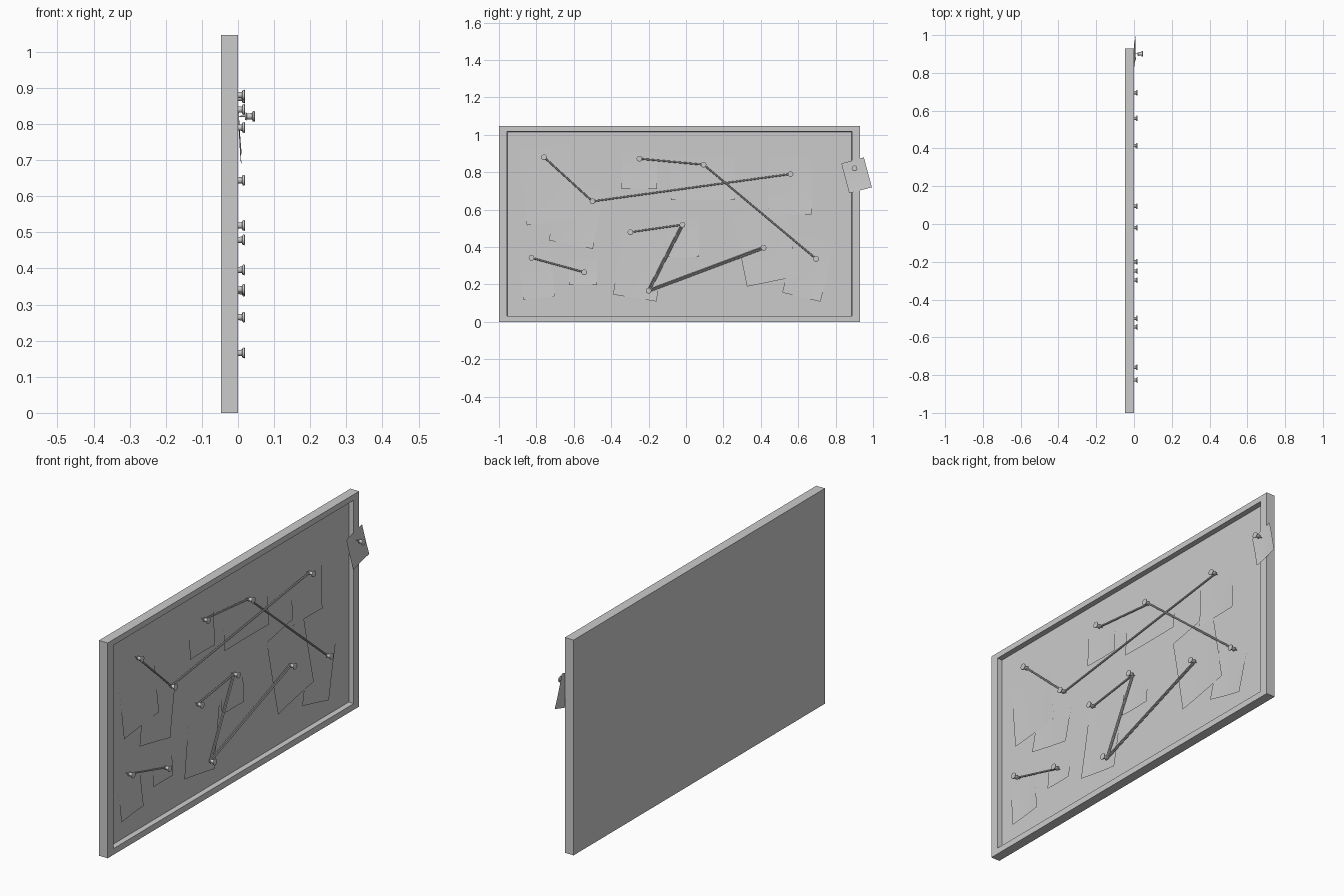
import bpy, bmesh, math
from mathutils import Vector

if "Cube" in bpy.data.objects:
    bpy.data.objects.remove(bpy.data.objects["Cube"])

BOARD = -0.025   # x of the recessed cork face


def make(name, bm, smooth=False):
    bmesh.ops.recalc_face_normals(bm, faces=bm.faces)
    me = bpy.data.meshes.new(name)
    bm.to_mesh(me)
    bm.free()
    ob = bpy.data.objects.new(name, me)
    bpy.context.collection.objects.link(ob)
    if smooth:
        bpy.context.view_layer.objects.active = ob
        ob.select_set(True)
        bpy.ops.object.shade_smooth_by_angle(angle=math.radians(40))
        ob.select_set(False)
    return ob


# board with a raised frame: one closed shell, inset and pushed back
def board():
    bm = bmesh.new()

    def ring(x, y0, y1, z0, z1):
        return [bm.verts.new((x, y, z)) for y, z in
                ((y0, z0), (y1, z0), (y1, z1), (y0, z1))]
    rings = [ring(-0.047, -1, 0.93, 0, 1.046), ring(0, -1, 0.93, 0, 1.046),
             ring(0, -0.957, 0.888, 0.03, 1.018),
             ring(BOARD, -0.955, 0.886, 0.032, 1.016)]
    bm.faces.new(rings[0])
    bm.faces.new(rings[-1])
    for a, b in zip(rings, rings[1:]):
        for i in range(4):
            j = (i + 1) % 4
            bm.faces.new((a[i], a[j], b[j], b[i]))
    make("framed_board", bm)


# sheet of paper, gently curled away from the board at its lower end and sides
def paper(name, y, z, w, h, angle, x=BOARD + 0.002, curl=0.008):
    n = 8
    bm = bmesh.new()
    c, s = math.cos(math.radians(angle)), math.sin(math.radians(angle))
    grid = []
    for i in range(n + 1):
        row = []
        for j in range(n + 1):
            u, v = j / n - 0.5, i / n - 0.5
            lift = curl * ((0.5 - v) ** 2 * 0.6 + (u * 2) ** 2 * 0.3 * (0.5 - v))
            py, pz = u * w, v * h
            row.append(bm.verts.new((x + lift, y + py * c - pz * s, z + py * s + pz * c)))
        grid.append(row)
    for i in range(n):
        for j in range(n):
            bm.faces.new((grid[i][j], grid[i][j + 1], grid[i + 1][j + 1], grid[i + 1][j]))
    make(name, bm, True)


# push pin: lathed profile (distance from board, radius)
PIN = [(0, 0.0005), (0.005, 0.002), (0.0165, 0.002), (0.017, 0.010), (0.020, 0.011),
       (0.022, 0.008), (0.036, 0.009), (0.038, 0.014), (0.0425, 0.015),
       (0.044, 0.013), (0.044, 0.008), (0.043, 0.0005)]


def pin(name, y, z, x=BOARD):
    bm = bmesh.new()
    n = 16
    rings = [[bm.verts.new((x + d, y + r * math.cos(2 * math.pi * k / n),
                            z + r * math.sin(2 * math.pi * k / n))) for k in range(n)]
             for d, r in PIN]
    for a, b in zip(rings, rings[1:]):
        for k in range(n):
            m = (k + 1) % n
            bm.faces.new((a[k], a[m], b[m], b[k]))
    bm.faces.new(rings[0])
    bm.faces.new(rings[-1])
    make(name, bm, True)


# string: straight tube between two pins
def string(name, p, q, r=0.0045, side=0.0, x=-0.008):
    a, b = Vector((x, *p)), Vector((x, *q))
    d = b - a
    off = Vector((0, -d.z, d.y)).normalized() * side
    bm = bmesh.new()
    bmesh.ops.create_cone(bm, cap_ends=True, segments=8, radius1=r, radius2=r, depth=d.length)
    rot = d.to_track_quat('Z', 'Y')
    for v in bm.verts:
        v.co = rot @ v.co + (a + b) / 2 + off
    make(name, bm, True)


board()

# papers: centre y, z, width, height, rotation
PAPERS = [
    (-0.74, 0.735, 0.27, 0.41, 6.5),
    (-0.585, 0.57, 0.24, 0.32, -11),
    (-0.25, 0.81, 0.19, 0.20, 0),
    (0.09, 0.765, 0.34, 0.23, 0),
    (0.555, 0.725, 0.23, 0.305, 0),
    (0.655, 0.29, 0.21, 0.325, -13.5),
    (-0.80, 0.26, 0.17, 0.265, 6),
    (-0.55, 0.268, 0.15, 0.14, 0),
    (-0.245, 0.31, 0.235, 0.37, -9),
    (-0.015, 0.45, 0.17, 0.205, 0),
]
for i, p in enumerate(PAPERS):
    paper(f"paper_{i + 1}", *p, x=BOARD + 0.0015 + 0.0006 * (i % 3))
paper("photo_sheet", 0.425, 0.405, 0.28, 0.385, 11.5, x=BOARD + 0.005)
paper("loose_note", 0.912, 0.783, 0.125, 0.165, 15, x=0.001, curl=0.01)

# pins
P = [(-0.759, 0.88), (-0.50, 0.644), (0.559, 0.79), (-0.249, 0.872), (0.094, 0.84),
     (0.695, 0.337), (-0.826, 0.342), (-0.545, 0.265), (-0.297, 0.479),
     (-0.019, 0.519), (-0.20, 0.166), (0.415, 0.396)]
for i, p in enumerate(P):
    pin(f"push_pin_{i + 1}", *p)
pin("frame_pin", 0.901, 0.821, x=0.003)

# strings
for a, b in ((0, 1), (1, 2), (3, 4), (4, 5), (6, 7), (8, 9)):
    string(f"string_{a + 1}_{b + 1}", P[a], P[b])
for a, b in ((9, 10), (10, 11)):
    for s in (-1, 1):
        string(f"string_{a + 1}_{b + 1}_{'left' if s < 0 else 'right'}",
               P[a], P[b], r=0.0035, side=s * 0.005)
